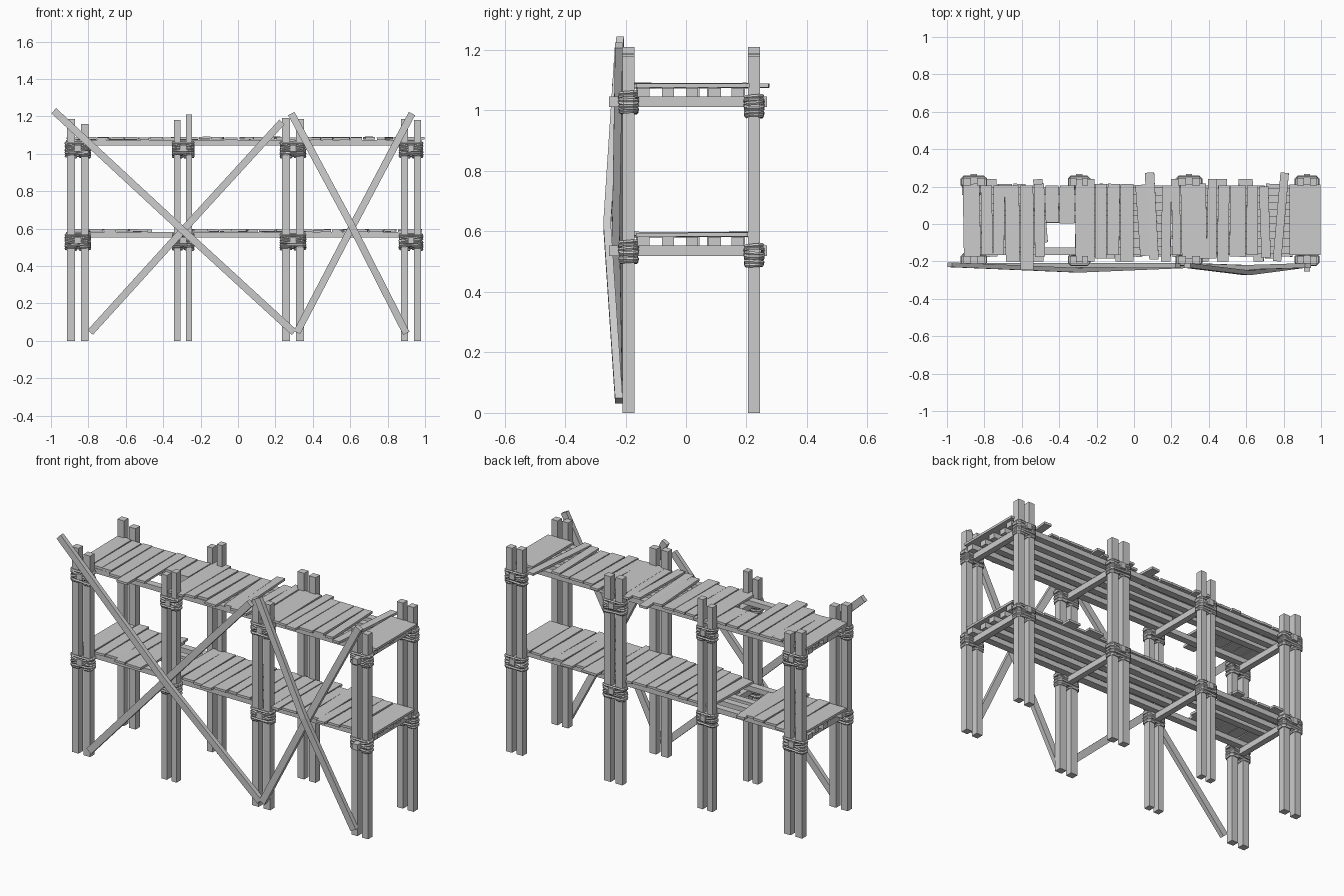
import bpy, bmesh, random
from math import radians
from mathutils import Vector, Matrix

if "Cube" in bpy.data.objects:
    bpy.data.objects.remove(bpy.data.objects["Cube"])

rng = random.Random(4)


def finish(name, bm):
    bmesh.ops.recalc_face_normals(bm, faces=bm.faces)
    me = bpy.data.meshes.new(name)
    bm.to_mesh(me)
    bm.free()
    ob = bpy.data.objects.new(name, me)
    bpy.context.collection.objects.link(ob)
    return ob


def box(bm, lo, hi, yaw=0, roll=0, pitch=0):
    lo, hi = Vector(lo), Vector(hi)
    m = (Matrix.Translation((lo + hi) / 2) @ Matrix.Rotation(radians(yaw), 4, 'Z')
         @ Matrix.Rotation(radians(roll), 4, 'Y') @ Matrix.Rotation(radians(pitch), 4, 'X')
         @ Matrix.Diagonal((hi - lo).to_4d()))
    bmesh.ops.create_cube(bm, size=1, matrix=m)


def loft(bm, rings, closed):
    vs = [[bm.verts.new(p) for p in r] for r in rings]
    n = len(vs[0])
    for i in range(len(vs) if closed else len(vs) - 1):
        a, b = vs[i], vs[(i + 1) % len(vs)]
        for j in range(n):
            bm.faces.new((a[j], a[(j + 1) % n], b[(j + 1) % n], b[j]))
    if not closed:
        bm.faces.new(vs[0])
        bm.faces.new(vs[-1])


def rope_loop(bm, c, hx, hy, r=0.007, tilt_x=0.0, tilt_y=0.0):
    """Rope wound round a rectangular bundle: chamfered loop, five-sided section."""
    k = 0.012
    path = [(hx, -hy + k), (hx, hy - k), (hx - k, hy), (-hx + k, hy),
            (-hx, hy - k), (-hx, -hy + k), (-hx + k, -hy), (hx - k, -hy)]
    rot = Matrix.Rotation(radians(tilt_x), 3, 'X') @ Matrix.Rotation(radians(tilt_y), 3, 'Y')
    rings = []
    for i, (x, y) in enumerate(path):
        t = Vector(path[(i + 1) % 8]) - Vector(path[i - 1])
        out = Vector((t.y, -t.x, 0)).normalized()
        ring = []
        for s in range(5):
            d = Matrix.Rotation(radians(72 * s), 2) @ Vector((r, 0))
            ring.append(Vector(c) + rot @ (Vector((x, y, 0)) + out * d.x + Vector((0, 0, d.y))))
        rings.append(ring)
    loft(bm, rings, True)


pairs = [(-0.893, -0.819), (-0.324, -0.262), (0.257, 0.331), (0.891, 0.959)]
widths = [0.042, 0.034, 0.043, 0.038]
tops = [(1.185, 1.16), (1.18, 1.21), (1.19, 1.185), (1.187, 1.18)]
rows = [("front", -0.19), ("back", 0.225)]
decks = [("lower", 0.553), ("upper", 1.046)]   # top height of the cross beams

# Paired uprights
for row, y in rows:
    bm = bmesh.new()
    for xs, w, hs in zip(pairs, widths, tops):
        for x, h in zip(xs, hs):
            box(bm, (x - w / 2, y - 0.02, 0), (x + w / 2, y + 0.02, h))
    finish(row + "_posts", bm)

for deck, z in decks:
    # Cross beams clamped between each pair
    bm = bmesh.new()
    for i, (a, b) in enumerate(pairs):
        x = (a + b) / 2
        box(bm, (x - 0.017, -0.255 if i == 3 else -0.225, z - 0.034), (x + 0.017, 0.268, z))
    finish(deck + "_cross_beams", bm)

    # Lengthwise joists in overlapping lengths
    bm = bmesh.new()
    for y, x0, x1 in [(-0.145, -0.91, 0.30), (-0.14, 0.05, 0.98), (-0.06, -0.29, 0.96),
                      (0.025, -0.91, 0.28), (0.02, 0.06, 0.97), (0.09, -0.90, 0.30),
                      (0.095, 0.05, 0.96), (0.175, -0.92, 0.29), (0.17, 0.07, 0.98)]:
        box(bm, (x0, y - 0.02, z - 0.001), (x1, y + 0.02, z + 0.028))
    finish(deck + "_joists", bm)

    # Rope lashings at every joint
    bm = bmesh.new()
    for (a, b), w in zip(pairs, widths):
        c, h = (a + b) / 2, (b - a) / 2 + w / 2
        for row, y in rows:
            drop = 0 if row == "front" else -0.012
            for k in range(3):
                rope_loop(bm, (c, y, z - 0.043 + 0.015 * k + drop), h + 0.006, 0.027,
                          tilt_x=rng.uniform(-6, 6), tilt_y=rng.uniform(-4, 4))
            for s in (-1, 1):
                rope_loop(bm, (c, y, z - 0.01 + drop), h + 0.008, 0.028, tilt_y=14 * s)
                rope_loop(bm, (c + s * (h - w / 2), y, z - 0.05 + drop), w / 2 + 0.006, 0.026,
                          tilt_x=rng.uniform(-8, 8), tilt_y=rng.uniform(-6, 6))
            rope_loop(bm, (c, y, z + 0.012 + drop), h + 0.006, 0.027, tilt_x=5)
    finish(deck + "_rope_lashings", bm)

    # Deck boards: edges along x, ragged ends
    if deck == "upper":
        edges = [-.915, -.82, -.755, -.69, -.61, -.535, -.475, -.40, -.315, -.21, -.145, -.075, .0]
        edges2 = [.145, .20, .25, .39, .445, .51, .60, .665]
        extra = [(.05, .06, -.17, .21, 4), (.095, .05, -.19, .275, 3), (.70, .05, -.18, .20, 2),
                 (.785, .045, -.20, .275, -5), (.915, .165, -.165, .21, 0)]
    else:
        edges = [-.91, -.80, -.73, -.65, -.58, -.48]
        edges2 = [-.315, -.24, -.16, -.10, -.03, .05, .11, .20, .27, .35, .40, .50, .56,
                  .64, .70, .78, .85]
        extra = [(.92, .13, -.165, .205, 0), (-.50, .05, -.10, .24, 5)]
    boards = list(extra)
    for es in (edges, edges2):
        for e0, e1 in zip(es, es[1:]):
            y0 = -0.165 - rng.choice([0, 0.01, 0.02, 0.035])
            y1 = 0.205 + rng.choice([0, 0, 0.01, 0.035])
            if deck == "upper" and -0.48 < e0 < -0.35:   # broken boards over the hole
                y0, y1 = 0.0 + rng.uniform(0, 0.01), 0.205
            if deck == "upper" and e0 == -.61:           # one long board
                y0 = -0.245
            boards.append(((e0 + e1) / 2, e1 - e0 - 0.005, y0, y1, rng.uniform(-1.2, 1.2)))
    bm = bmesh.new()
    for x, w, y0, y1, yaw in boards:
        t = z + 0.028 + rng.uniform(0, 0.004)
        box(bm, (x - w / 2, y0, t), (x + w / 2, y1, t + 0.013), yaw,
            rng.uniform(-1.5, 1.5), rng.uniform(-0.4, 0.4))
    finish(deck + "_deck_boards", bm)


def brace(name, pts, w=0.038, t=0.025):
    """Flat timber along a polyline, square-cut ends."""
    pts = [Vector(p) for p in pts]
    d = pts[-1] - pts[0]
    n = Vector((-d.z, 0, d.x)).normalized() * w / 2
    f = Vector((0, t / 2, 0))
    bm = bmesh.new()
    loft(bm, [[p + n + f, p + n - f, p - n - f, p - n + f] for p in pts], False)
    finish(name, bm)


# Crossed braces on the front; the outer one of each cross bows over the other
brace("left_brace_outer", [(-0.985, -0.218, 1.23), (-0.30, -0.247, 0.595), (0.30, -0.222, 0.045)])
brace("left_brace_inner", [(-0.79, -0.222, 0.045), (-0.30, -0.221, 0.585), (0.235, -0.222, 1.17)])
brace("right_brace_outer", [(0.285, -0.222, 1.215), (0.605, -0.261, 0.62), (0.90, -0.222, 0.04)])
brace("right_brace_inner", [(0.315, -0.222, 0.045), (0.605, -0.232, 0.60), (0.93, -0.222, 1.215)])
